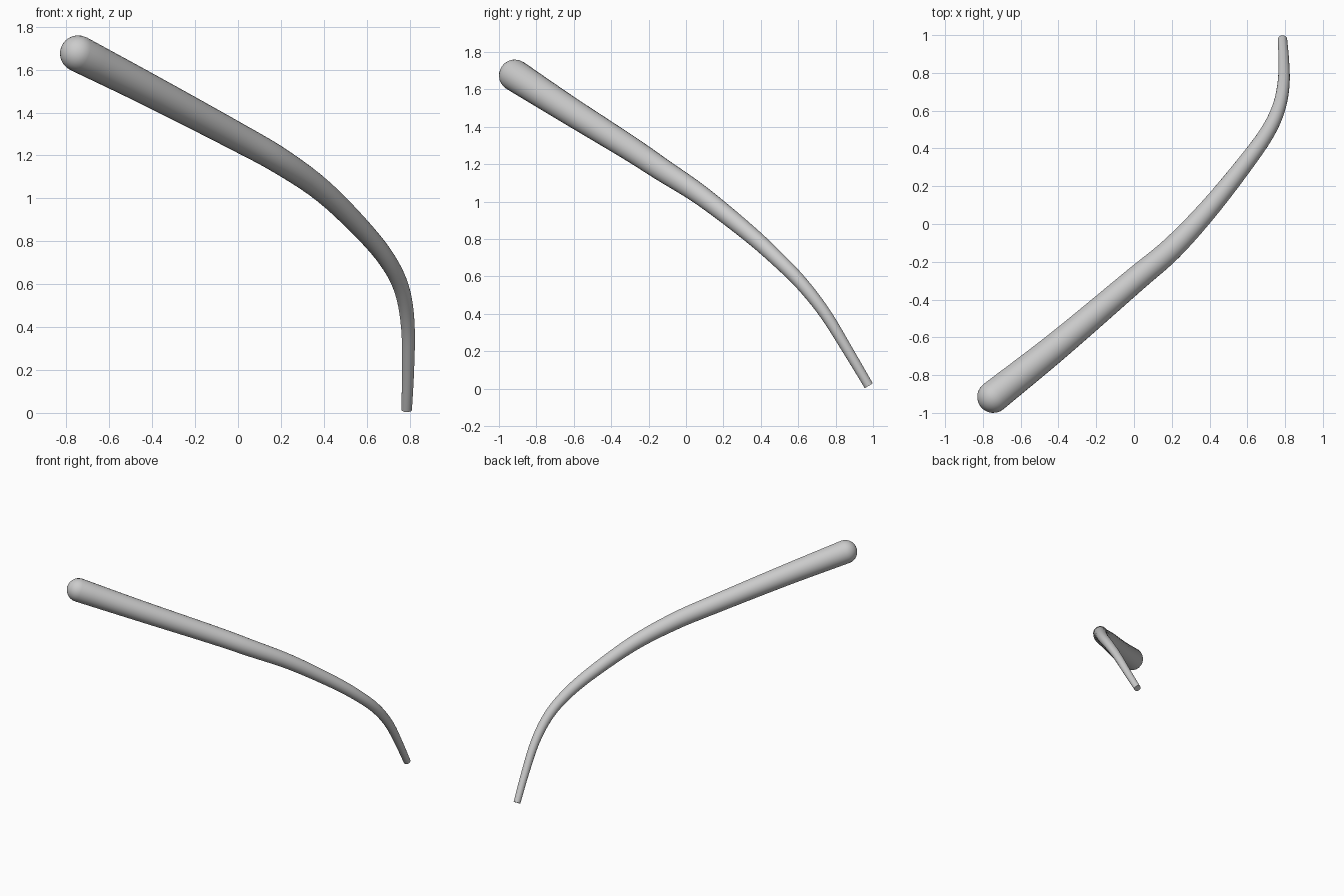
import bpy, bmesh, math
from mathutils import Vector

if "Cube" in bpy.data.objects:
    bpy.data.objects.remove(bpy.data.objects["Cube"])

# Centre line and radius: thick round end down to the thin tip
PATH = [
    (-0.745, -0.915, 1.675, 0.085), (-0.40, -0.64, 1.498, 0.075),
    (0.00, -0.30, 1.285, 0.066), (0.20, -0.13, 1.172, 0.061),
    (0.40, 0.085, 1.03, 0.053), (0.60, 0.335, 0.832, 0.045),
    (0.71, 0.492, 0.69, 0.040), (0.768, 0.62, 0.56, 0.036),
    (0.792, 0.745, 0.40, 0.032), (0.793, 0.868, 0.20, 0.028),
    (0.786, 0.977, 0.016, 0.025),
]
SIDES, STEPS, DOME = 24, 5, 7


def spline(points, steps):
    """Catmull-Rom samples through the path, radius included."""
    p = [Vector(q) for q in points]
    p = [2 * p[0] - p[1]] + p + [2 * p[-1] - p[-2]]
    out = []
    for a, b, c, d in zip(p, p[1:], p[2:], p[3:]):
        for k in range(steps):
            t = k / steps
            out.append(0.5 * (2 * b + (c - a) * t + (2 * a - 5 * b + 4 * c - d) * t**2
                              + (3 * b - a - 3 * c + d) * t**3))
    return out + [p[-2]]


samples = spline(PATH, STEPS)
centres = [s.to_3d() for s in samples]
n = len(centres)
tangents = [(centres[min(i + 1, n - 1)] - centres[max(i - 1, 0)]).normalized() for i in range(n)]
rings = [(c, t, s[3]) for c, t, s in zip(centres, tangents, samples)]

# Hemispherical thick end
c0, t0, r0 = rings[0]
dome = [(c0 - t0 * r0 * math.cos(a), t0, r0 * math.sin(a))
        for a in (math.pi / 2 * k / DOME for k in range(1, DOME))]
rings = dome + rings

# Skin the rings
bm = bmesh.new()
side = t0.orthogonal().normalized()
loops = []
for c, t, r in rings:
    side = (side - t * side.dot(t)).normalized()
    other = t.cross(side)
    loops.append([bm.verts.new(c + r * (side * math.cos(a) + other * math.sin(a)))
                  for a in (math.tau * k / SIDES for k in range(SIDES))])
for a, b in zip(loops, loops[1:]):
    for k in range(SIDES):
        m = (k + 1) % SIDES
        bm.faces.new((a[k], a[m], b[m], b[k]))
pole = bm.verts.new(c0 - t0 * r0)
for k in range(SIDES):
    bm.faces.new((pole, loops[0][(k + 1) % SIDES], loops[0][k]))
# Flat tip
bm.faces.new(loops[-1])
bmesh.ops.recalc_face_normals(bm, faces=bm.faces)

mesh = bpy.data.meshes.new("curved_handle")
bm.to_mesh(mesh)
bm.free()
handle = bpy.data.objects.new("curved_handle", mesh)
bpy.context.collection.objects.link(handle)
bpy.context.view_layer.objects.active = handle
handle.select_set(True)
bpy.ops.object.shade_smooth_by_angle(angle=math.radians(40))
